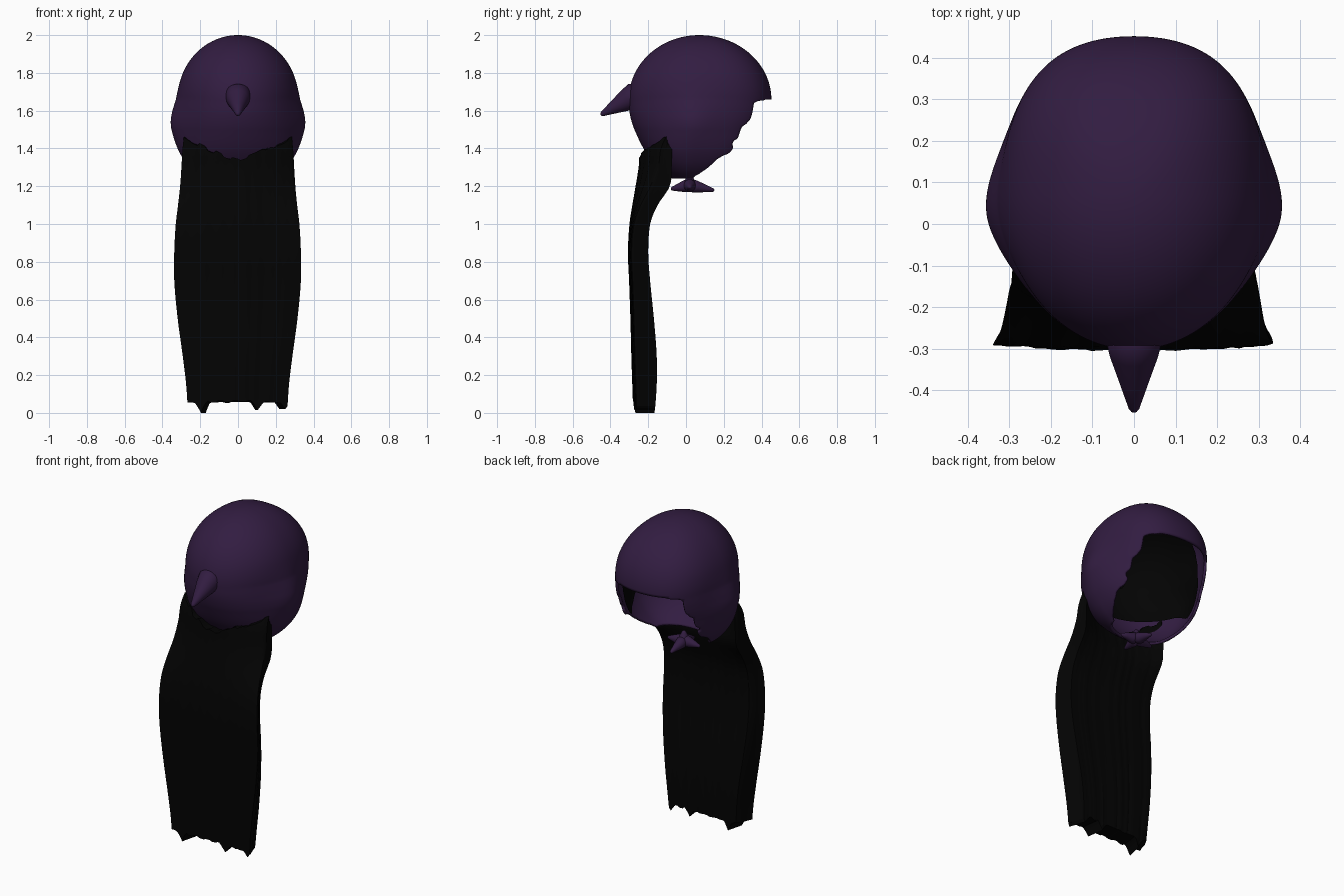
import bpy, bmesh, math, random
from mathutils import Vector

random.seed(4)
if "Cube" in bpy.data.objects:
    bpy.data.objects.remove(bpy.data.objects["Cube"])


def material(name, rgb):
    m = bpy.data.materials.new(name)
    m.use_nodes = True
    m.diffuse_color = (*rgb, 1)
    bsdf = m.node_tree.nodes["Principled BSDF"]
    bsdf.inputs["Base Color"].default_value = (*rgb, 1)
    bsdf.inputs["Roughness"].default_value = 0.7
    return m


PURPLE = material("dark purple", (0.032, 0.012, 0.053))
BLACK = material("hair black", (0.001, 0.001, 0.001))


def finish(bm, name, mat, angle=40):
    bmesh.ops.remove_doubles(bm, verts=bm.verts, dist=0.0003)
    bmesh.ops.recalc_face_normals(bm, faces=bm.faces)
    me = bpy.data.meshes.new(name)
    bm.to_mesh(me)
    bm.free()
    ob = bpy.data.objects.new(name, me)
    bpy.context.collection.objects.link(ob)
    me.materials.append(mat)
    bpy.ops.object.select_all(action="DESELECT")
    ob.select_set(True)
    bpy.context.view_layer.objects.active = ob
    bpy.ops.object.shade_smooth_by_angle(angle=math.radians(angle))
    return ob


def sample(rows, z):
    """Smoothly interpolate a table sorted by falling z."""
    z = min(max(z, rows[-1][0]), rows[0][0])
    i = next(k for k in range(len(rows) - 1) if z >= rows[k + 1][0])
    a, b = rows[i], rows[i + 1]
    before, after = rows[max(i - 1, 0)], rows[min(i + 2, len(rows) - 1)]
    h = b[0] - a[0]
    t = (z - a[0]) / h
    out = []
    for c in range(1, len(a)):
        m0 = (b[c] - before[c]) / (b[0] - before[0]) * h
        m1 = (after[c] - a[c]) / (after[0] - a[0]) * h
        d = b[c] - a[c]
        out.append(a[c] + m0 * t + (3 * d - 2 * m0 - m1) * t * t
                   + (m0 + m1 - 2 * d) * t ** 3)
    return out


def loft(rings):
    bm = bmesh.new()
    vs = [[bm.verts.new(p) for p in r] for r in rings]
    n = len(rings[0])
    for a, b in zip(vs, vs[1:]):
        for i in range(n):
            j = (i + 1) % n
            bm.faces.new((a[i], a[j], b[j], b[i]))
    return bm


# Helmet: round dome above, flared cheeks and narrowing jaw below
# z, half width, centre y, front radius, back radius
JAW = [(1.66, .329, .07, .373, .382), (1.6, .347, .06, .36, .385),
       (1.55, .356, .05, .34, .38), (1.5, .352, .045, .318, .36),
       (1.4, .32, .04, .265, .32), (1.33, .28, .04, .215, .28),
       (1.28, .235, .04, .165, .23), (1.24, .18, .04, .11, .16)]
# z, y of the ragged opening edge
EDGE = [(1.65, .36), (1.6, .35), (1.54, .33), (1.51, .295), (1.46, .28),
        (1.44, .255), (1.38, .235), (1.35, .175), (1.31, .13), (1.24, .03)]


def shell(inset, keep):
    levels = [1.66 + .34 * math.cos(k / 36 * math.pi / 2) for k in range(36)]
    levels += [1.66 - .42 * k / 60 for k in range(61)]
    mid = Vector((0, .06, 1.62))
    rings = []
    for z in levels:
        if z > 1.66:
            s = math.sqrt(max(1 - ((z - 1.66) / .34) ** 2, 0))
            flare = .009 * max(1 - (z - 1.66) / .1, 0) ** 2
            w, cy, rf, rb = .32 * s + flare, .07, .373 * s, .382 * s
        else:
            w, cy, rf, rb = sample(JAW, z)
        # cheeks bulge mostly at the middle of each side
        cheek = .036 * math.exp(-((z - 1.54) / .13) ** 2)
        ring = []
        for i in range(180):
            a = math.tau * i / 180
            sx, cx = math.sin(a), math.cos(a)
            full = 1 + .06 * math.sin(2 * a) ** 2 if cx > 0 else 1
            y = cy + (rb if cx > 0 else rf) * cx * full
            wide = w - cheek * (1 - math.exp(-((y - .04) / .14) ** 2))
            p = Vector((wide * sx * full, y, z))
            ring.append(mid + (p - mid) * (1 - inset))
        rings.append(ring)
    bm = loft(rings)
    gone = [f for f in bm.faces if not keep(f.calc_center_median())]
    bmesh.ops.delete(bm, geom=gone, context="FACES")
    # soften the cut rim
    bmesh.ops.remove_doubles(bm, verts=bm.verts, dist=0.0003)
    for _ in range(3):
        rim = {v: [e.other_vert(v).co for e in v.link_edges if e.is_boundary]
               for v in bm.verts if v.is_boundary}
        moved = {v: (v.co + sum(n, Vector()) / len(n)) / 2 for v, n in rim.items()}
        for v, co in moved.items():
            v.co = co
    return bm


def outside_opening(c):
    brow = 1.645 + max(c.y - .36, 0) * .2
    return c.z > brow or c.y < sample(EDGE, c.z)[0]


def lined(c):
    return (c.z > 1.47 - .6 * max(c.y, 0)
            and c.y < min(.23, sample(EDGE, c.z)[0] - .03))


helmet = finish(shell(0, outside_opening), "helmet", PURPLE)
mod = helmet.modifiers.new("thickness", "SOLIDIFY")
mod.thickness = .016
mod.offset = -1

# Dark lining inside the helmet
finish(shell(.07, lined), "helmet_lining", BLACK)


# Tapered spikes with rounded tips
def spike(name, base, tip, r1, r2):
    base, tip = Vector(base), Vector(tip)
    q = (tip - base).to_track_quat("Z", "Y")
    length = (tip - base).length
    prof = [(0, 0), (r1 * .7, .02), (r1, .16), (r1 * .85, .36),
            (r2 + (r1 - r2) * .35, .7), (r2, .96), (r2 * .6, .99), (0, 1)]
    rings = [[base + q @ Vector((r * math.cos(math.tau * i / 24),
                                 r * math.sin(math.tau * i / 24), t * length))
              for i in range(24)] for r, t in prof]
    return finish(loft(rings), name, PURPLE, 60)


spike("crest_spike", (0, -.235, 1.70), (0, -.452, 1.578), .07, .013)

# Small star-shaped knot at the neck
knot = (0, .02, 1.205)
for name, tip in (("back", (0, .15, 1.178)), ("front", (0, -.08, 1.185)),
                  ("left", (.11, .02, 1.195)), ("right", (-.11, .02, 1.195)),
                  ("top", (0, .02, 1.265))):
    spike("knot_" + name, knot, tip, .034, .009)

# Hanging hair: z, half width, front y, back y at the sides,
# wrap of the front and of the back round the jaw
HAIR = [(1.48, .285, -.2, -.08, .1, .1), (1.4, .294, -.242, -.075, .1, .1),
        (1.3, .3, -.252, -.075, .095, .085), (1.2, .307, -.268, -.085, .075, .05),
        (1.1, .318, -.285, -.15, .04, .01), (1.0, .33, -.3, -.19, .02, 0),
        (.85, .338, -.308, -.2, .015, 0), (.7, .338, -.302, -.19, .015, 0),
        (.5, .32, -.295, -.17, .015, 0), (.3, .293, -.29, -.155, .015, 0),
        (.15, .275, -.285, -.155, .015, 0), (0, .265, -.28, -.165, .015, 0)]
ROWS = 40

# Outline of the slab: front, left side, back, right side
half = [(-1 + i / 20, -1) for i in range(40)] + [(1, -1 + i / 4) for i in range(8)]
outline = half + [(-u, -v) for u, v in half]

columns = []
for i, (u, v) in enumerate(outline):
    if i % 3 == 0:
        lock = random.uniform(-.014, .014)
    top = 1.335 + .13 * abs(u) ** 1.2 + lock
    low = .06 + lock * .5
    # a few long pointed ends
    for centre, drop in ((-.75, .06), (.4, .045), (.95, .04)):
        point = 1 - abs(u - centre) / .12
        if point > 0:
            low = .06 - drop * point
    columns.append((u, v, top, low, random.uniform(0, .005)))

rings = []
for k in range(ROWS + 1):
    ring = []
    for u, v, top, low, ripple in columns:
        z = top + (low - top) * k / ROWS
        w, f, b, wrap, hug = sample(HAIR, z)
        f += wrap * u * u
        b -= hug * (1 - u * u)
        taper = 1 - (.075 - .55 * wrap) * (v + 1)
        ring.append((u * (w - ripple) * taper,
                     (f + b) / 2 + v * ((b - f) / 2 - ripple), z))
    rings.append(ring)
bm = loft(rings)
bm.verts.ensure_lookup_table()
# close the top and bottom ends from front to back
across = len(half) * 2 - 8
for start in (0, ROWS * len(outline)):
    for i in range(40):
        loop = (i, i + 1, across - i - 1, across - i)
        bm.faces.new([bm.verts[start + k] for k in loop])
finish(bm, "hanging_hair", BLACK, 30)
